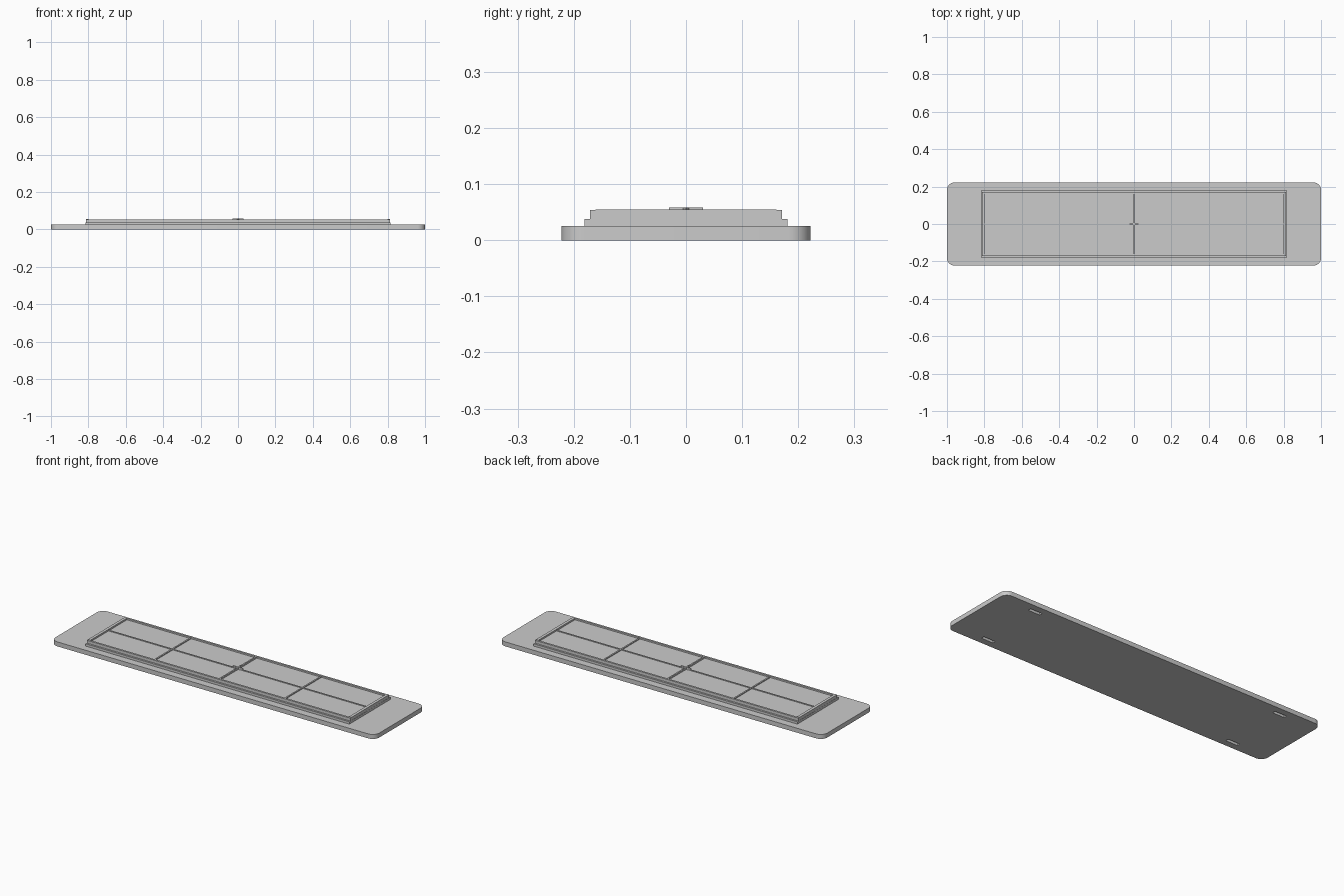
import bpy, bmesh, math
from mathutils import Vector

cube = bpy.data.objects.get("Cube")
if cube:
    bpy.data.objects.remove(cube, do_unlink=True)

GREY = (0.6, 0.6, 0.6, 1)
grey = bpy.data.materials.new("plain grey")
grey.use_nodes = True
grey.diffuse_color = GREY
grey.node_tree.nodes["Principled BSDF"].inputs["Base Color"].default_value = GREY


def prism(name, outline, z0, z1):
    """Extrude a flat outline from z0 to z1."""
    bm = bmesh.new()
    face = bm.faces.new([bm.verts.new((x, y, z0)) for x, y in outline])
    top = bmesh.ops.extrude_face_region(bm, geom=[face])["geom"]
    verts = [v for v in top if isinstance(v, bmesh.types.BMVert)]
    bmesh.ops.translate(bm, verts=verts, vec=Vector((0, 0, z1 - z0)))
    bmesh.ops.recalc_face_normals(bm, faces=bm.faces)
    mesh = bpy.data.meshes.new(name)
    bm.to_mesh(mesh)
    bm.free()
    mesh.materials.append(grey)
    obj = bpy.data.objects.new(name, mesh)
    bpy.context.collection.objects.link(obj)
    return obj


def box(name, x0, x1, y0, y1, z0, z1):
    return prism(name, [(x0, y0), (x1, y0), (x1, y1), (x0, y1)], z0, z1)


def rounded(hx, hy, r, steps=8):
    """Outline of a rectangle with round corners."""
    points = []
    for i, (sx, sy) in enumerate([(1, 1), (-1, 1), (-1, -1), (1, -1)]):
        for k in range(steps + 1):
            a = (i + k / steps) * math.pi / 2
            points.append((sx * (hx - r) + r * math.cos(a),
                           sy * (hy - r) + r * math.sin(a)))
    return points


# Base plate with four slots in its underside
BASE = 0.025
plate = prism("base_plate", rounded(1, 0.222, 0.04), 0, BASE)
for sx in (-1, 1):
    for sy in (-1, 1):
        x, y = sx * 0.775, sy * 0.177
        cutter = box("slot_cutter", x - 0.036, x + 0.036, y - 0.009, y + 0.009, -0.01, 0.018)
        cutter.hide_render = True
        cutter.hide_viewport = True
        cut = plate.modifiers.new("slot", 'BOOLEAN')
        cut.operation = 'DIFFERENCE'
        cut.solver = 'EXACT'
        cut.object = cutter
bpy.context.view_layer.objects.active = plate
plate.select_set(True)
bpy.ops.object.shade_smooth_by_angle(angle=math.radians(30))

# Stepped ledge and the recessed panel on it
LEDGE, PANEL, RIM = 0.038, 0.046, 0.055
box("ledge", -0.815, 0.815, -0.181, 0.181, BASE, LEDGE)
box("panel", -0.8, 0.8, -0.162, 0.162, LEDGE, PANEL)

# Raised rim around the panel
for s, side in ((-1, "right"), (1, "left")):
    x0, x1 = sorted((s * 0.798, s * 0.814))
    box(side + "_rim", x0, x1, -0.161, 0.161, LEDGE, RIM)
for s, side in ((-1, "front"), (1, "back")):
    y0, y1 = sorted((s * 0.16, s * 0.171))
    box(side + "_rim", -0.814, 0.814, y0, y1, LEDGE, RIM - 0.001)

# Bars dividing the panel into eight fields
box("long_bar", -0.798, 0.798, -0.003, 0.003, PANEL, 0.05)
for x, top, name in ((-0.405, 0.051, "right_bar"), (0, RIM, "middle_bar"), (0.4, 0.051, "left_bar")):
    box(name, x - 0.004, x + 0.004, -0.16, 0.16, PANEL, top)

# Four-pointed boss where the middle bars cross
star = []
for k in range(8):
    r = 0.008 if k % 2 else 0.03
    star.append((r * math.cos(k * math.pi / 4), r * math.sin(k * math.pi / 4)))
prism("centre_boss", star, PANEL, 0.058)
